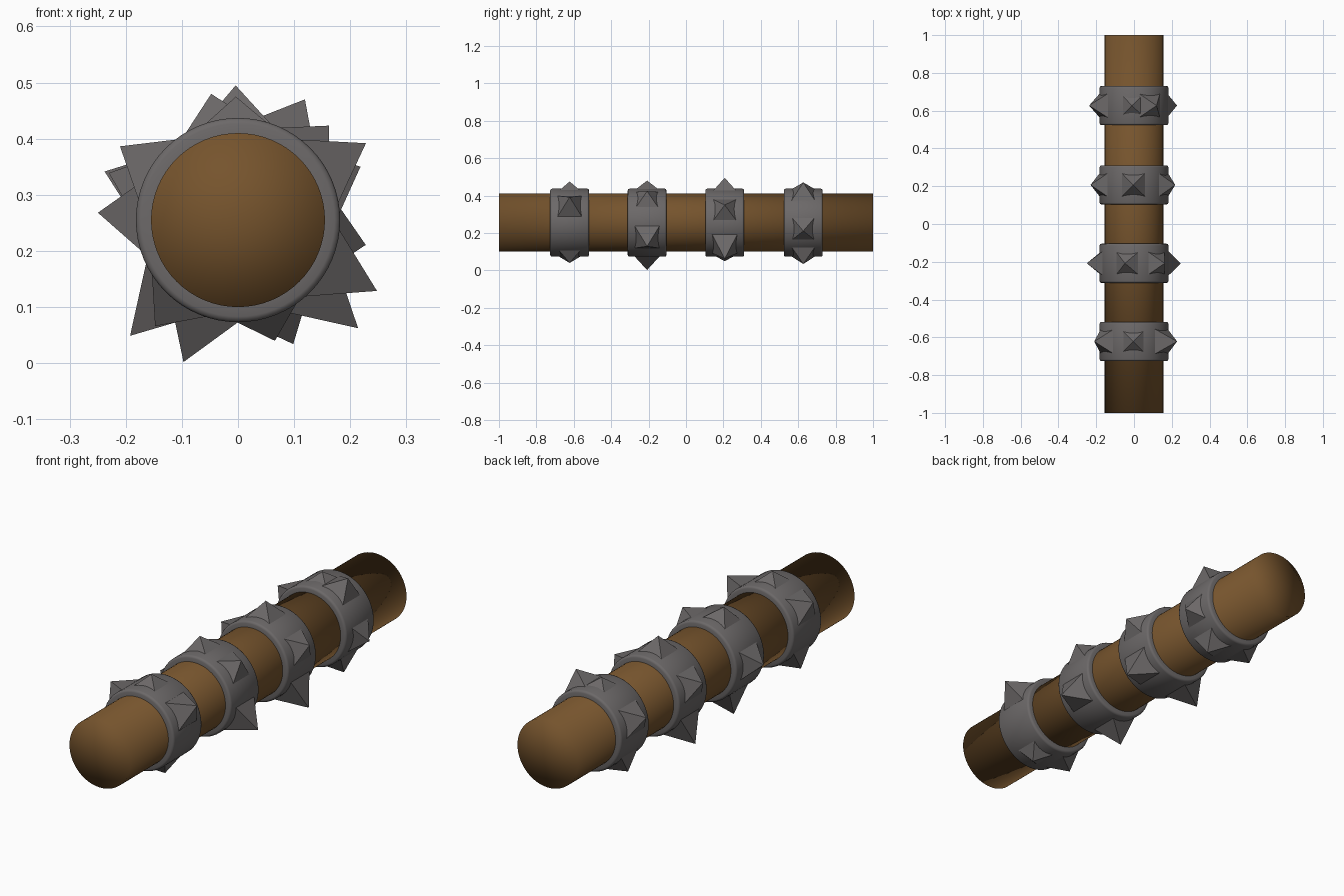
import bpy, bmesh, math
from mathutils import Matrix, Vector

if "Cube" in bpy.data.objects:
    bpy.data.objects.remove(bpy.data.objects["Cube"])

ZC = 0.255      # height of the log axis
LOG_R = 0.155
BAND_R = 0.182


def material(name, rgb):
    m = bpy.data.materials.new(name)
    m.diffuse_color = (*rgb, 1)
    m.use_nodes = True
    m.node_tree.nodes["Principled BSDF"].inputs["Base Color"].default_value = m.diffuse_color
    return m


wood = material("brown wood", (0.18, 0.088, 0.026))
iron = material("dark grey iron", (0.15, 0.14, 0.14))


def make_object(name, bm, mat, smooth=True):
    bmesh.ops.recalc_face_normals(bm, faces=bm.faces)
    for f in bm.faces:
        f.smooth = smooth
    me = bpy.data.meshes.new(name)
    bm.to_mesh(me)
    bm.free()
    me.materials.append(mat)
    ob = bpy.data.objects.new(name, me)
    bpy.context.collection.objects.link(ob)
    return ob


def lathe(profile, sides=64):
    """Revolve (radius, y) points around the log axis."""
    bm = bmesh.new()
    vs = [bm.verts.new((r, y, ZC)) for r, y in profile]
    es = [bm.edges.new(p) for p in zip(vs, vs[1:])]
    bmesh.ops.spin(bm, geom=vs + es, cent=(0, 0, ZC), axis=(0, 1, 0),
                   angle=math.tau, steps=sides)
    bmesh.ops.remove_doubles(bm, verts=bm.verts, dist=1e-5)
    return bm


# wooden log, with softly shaded end caps
make_object("log", lathe([(0, -1), (LOG_R, -1), (LOG_R, 1), (0, 1)]), wood)

# per band: centre y, then (angle in degrees, tip radius) of each spike
bands = [
    (-0.622, [(31, .266), (91, .22), (148, .248), (232, .24), (287, .225)]),
    (-0.208, [(46, .234), (102, .23), (177, .25), (249, .271), (333, .278)]),
    (0.207, [(23.5, .238), (91, .24), (160, .245), (227, .282), (318, .288)]),
    (0.627, [(61, .246), (93, .212), (160, .253), (232, .235), (294, .242), (349, .232)]),
]
HALF, BEV = 0.104, 0.010
SPIKE_BASE, SPIKE_HALF = 0.155, 0.075

for i, (yc, spikes) in enumerate(bands, 1):
    # iron band with rounded rims
    prof = [(LOG_R - .01, yc - HALF), (BAND_R - BEV, yc - HALF),
            (BAND_R - BEV * .3, yc - HALF + BEV * .3), (BAND_R, yc - HALF + BEV),
            (BAND_R, yc + HALF - BEV), (BAND_R - BEV * .3, yc + HALF - BEV * .3),
            (BAND_R - BEV, yc + HALF), (LOG_R - .01, yc + HALF)]
    make_object(f"band_{i}", lathe(prof), iron)

    # pyramid spikes sunk into the band
    bm = bmesh.new()
    for deg, tip in spikes:
        a = math.radians(deg)
        out = Vector((math.cos(a), 0, math.sin(a)))
        side = Vector((-math.sin(a), 0, math.cos(a)))
        c = Vector((0, yc, ZC))
        base = [bm.verts.new(c + out * SPIKE_BASE + side * s * SPIKE_HALF
                             + Vector((0, t * SPIKE_HALF, 0)))
                for s, t in ((-1, -1), (1, -1), (1, 1), (-1, 1))]
        top = bm.verts.new(c + out * tip)
        bm.faces.new(base)
        for k in range(4):
            bm.faces.new((base[k], base[(k + 1) % 4], top))
    make_object(f"spikes_{i}", bm, iron, smooth=False)
